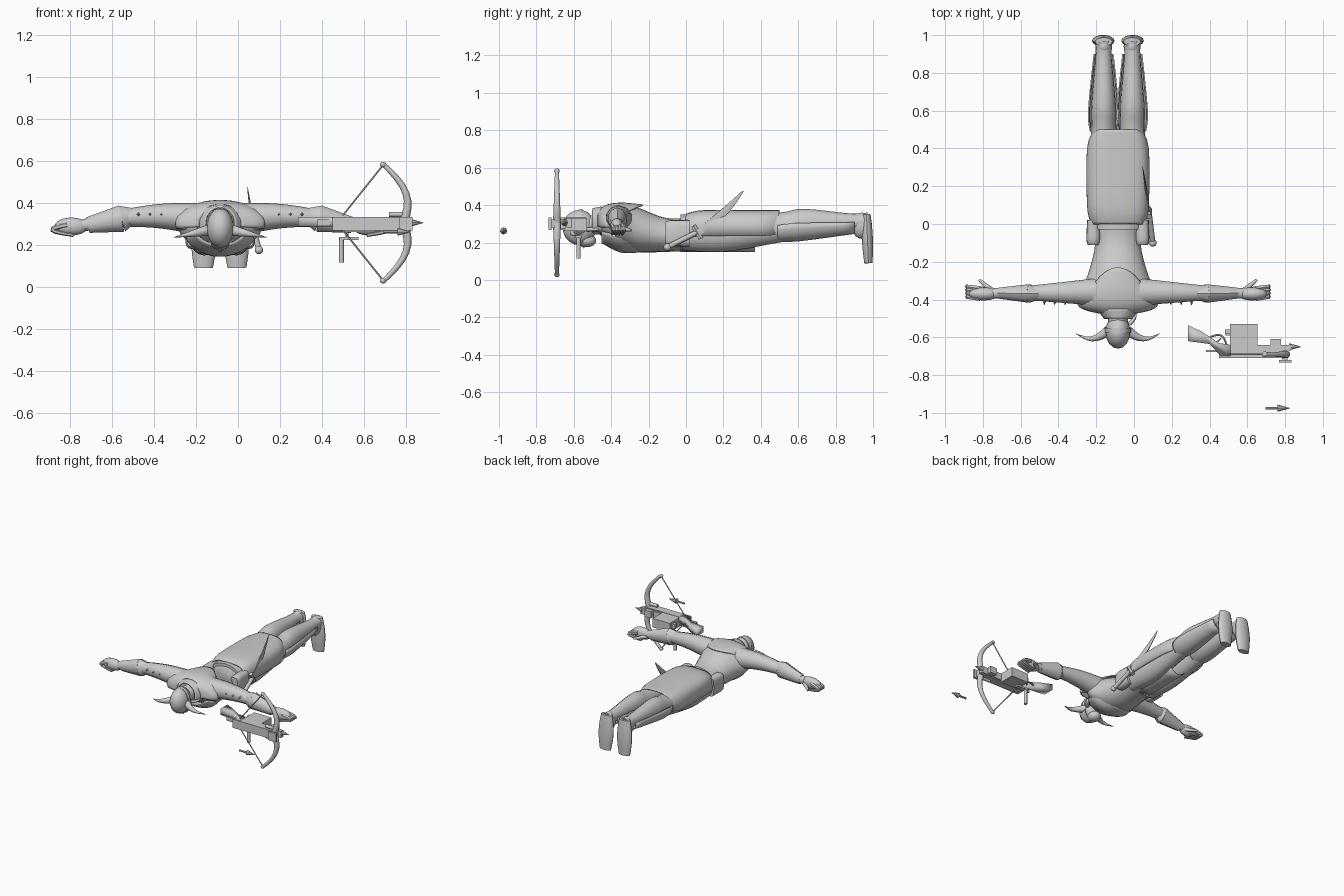
import bpy, bmesh, math
from mathutils import Vector

if "Cube" in bpy.data.objects:
    bpy.data.objects.remove(bpy.data.objects["Cube"])

grey = bpy.data.materials.new("plain_grey")
grey.use_nodes = True
grey.diffuse_color = (0.6, 0.6, 0.6, 1)
grey.node_tree.nodes["Principled BSDF"].inputs["Base Color"].default_value = grey.diffuse_color
MIDDLE = -0.085  # centre line of the figure


def finish(name, bm, thickness=0):
    bmesh.ops.recalc_face_normals(bm, faces=bm.faces)
    mesh = bpy.data.meshes.new(name)
    bm.to_mesh(mesh)
    bm.free()
    mesh.materials.append(grey)
    part = bpy.data.objects.new(name, mesh)
    bpy.context.collection.objects.link(part)
    if thickness:
        solid = part.modifiers.new("thickness", "SOLIDIFY")
        solid.thickness = thickness
        solid.offset = 0
    bpy.ops.object.select_all(action="DESELECT")
    part.select_set(True)
    bpy.context.view_layer.objects.active = part
    bpy.ops.object.shade_smooth_by_angle(angle=math.radians(40))


def skin(bm, rings, closed):
    count = len(rings[0])
    for ring, following in zip(rings, rings[1:]):
        for i in range(count if closed else count - 1):
            j = (i + 1) % count
            bm.faces.new((ring[i], ring[j], following[j], following[i]))
    if closed:
        bm.faces.new(rings[0])
        bm.faces.new(rings[-1])


def smooth_path(keys, steps=4):
    """Catmull-Rom interpolation through section keys."""
    keys = [Vector(key) for key in keys]
    path = []
    for i in range(len(keys) - 1):
        before, a, b, after = (keys[max(0, min(k, len(keys) - 1))] for k in range(i - 1, i + 3))
        for step in range(steps):
            t = step / steps
            tangent_a, tangent_b = (b - before) / 2, (after - a) / 2
            path.append(a + tangent_a * t + (3 * (b - a) - 2 * tangent_a - tangent_b) * t ** 2
                        + (2 * (a - b) + tangent_a + tangent_b) * t ** 3)
    return path + [keys[-1]]


def loft(name, sections, x=MIDDLE, sides=16, arc=None, thickness=0.008, power=1, hem=0):
    """Oval sections (y, z, half width, half height); an arc in degrees makes an open shell."""
    bm, rings = bmesh.new(), []
    first, last = arc or (0, 360)
    for y, z, width, height in smooth_path(sections):
        ring = []
        for i in range(sides):
            angle = math.radians(first + (last - first) * i / (sides - bool(arc)))
            c, s = math.cos(angle), math.sin(angle)
            across = math.copysign(abs(c) ** power, c)
            up = math.copysign(abs(s) ** power, s)
            lift = hem * max(0, y - sections[0][0]) * across ** 2
            ring.append(bm.verts.new((x + width * across, y - lift, z + height * up)))
        rings.append(ring)
    skin(bm, rings, arc is None)
    finish(name, bm, thickness if arc else 0)


def limb(name, start, end, radii, bulge=0, arc=(0, 0, 0), squash=1, sides=10, steps=8):
    """Tapered tube whose middle may swell by the bulge and bow along the arc."""
    bm, rings = bmesh.new(), []
    start, end, arc = Vector(start), Vector(end), Vector(arc)
    span = end - start
    lengthwise = abs(span.y) > max(abs(span.x), abs(span.z))
    reference = Vector((0, 0, 1)) if lengthwise else Vector((0, 1, 0))
    for step in range(steps + 1):
        t = step / steps
        wave = math.sin(math.pi * t)
        centre = start + span * t + arc * wave
        along = (span + arc * math.pi * math.cos(math.pi * t)).normalized()
        across = along.cross(reference).normalized()
        up = across.cross(along) * squash
        radius = radii[0] + (radii[1] - radii[0]) * t + bulge * wave
        angles = [math.tau * i / sides for i in range(sides)]
        rings.append([bm.verts.new(centre + (across * math.cos(a) + up * math.sin(a)) * radius) for a in angles])
    skin(bm, rings, True)
    finish(name, bm)


def box(name, centre, size):
    bm = bmesh.new()
    bmesh.ops.create_cube(bm, size=1)
    bmesh.ops.scale(bm, vec=size, verts=bm.verts)
    bmesh.ops.translate(bm, vec=centre, verts=bm.verts)
    finish(name, bm)


def ball(name, centre, radii):
    bm = bmesh.new()
    bmesh.ops.create_uvsphere(bm, u_segments=16, v_segments=10, radius=1)
    bmesh.ops.scale(bm, vec=radii, verts=bm.verts)
    bmesh.ops.translate(bm, vec=centre, verts=bm.verts)
    finish(name, bm)


# Torso and neck
loft("torso", [(-.46, .3, .09, .06), (-.37, .29, .2, .1), (-.27, .27, .16, .12),
               (-.1, .24, .12, .09), (.08, .25, .14, .09)], sides=20)
limb("neck", start=(MIDDLE, -.54, .29), end=(MIDDLE, -.44, .3), radii=(.05, .06))

# Head
ball("skull", centre=(MIDDLE, -.57, .28), radii=(.066, .09, .094))
ball("jaw", centre=(MIDDLE, -.53, .21), radii=(.045, .05, .035))
limb("head_band", start=(MIDDLE, -.575, .28), end=(MIDDLE, -.55, .28), radii=(.071, .071), squash=1.35, sides=16)
limb("nose", start=(MIDDLE, -.58, .2), end=(MIDDLE, -.54, .18), radii=(.006, .015), sides=6)
limb("braid", start=(MIDDLE + .06, -.53, .27), end=(MIDDLE + .08, -.45, .27), radii=(.012, .005), arc=(.02, 0, 0))

# Shoulder mantle with a rounded hem, chest plate and collar
loft("mantle", [(-.47, .3, .1, .07), (-.42, .3, .18, .1), (-.34, .3, .21, .11), (-.23, .29, .16, .11)],
     sides=22, arc=(-12, 192), hem=.6)
loft("chest_plate", [(-.45, .28, .12, .08), (-.35, .27, .17, .12), (-.25, .27, .11, .12)], arc=(195, 345))
loft("collar", [(-.5, .3, .07, .08), (-.45, .3, .11, .09)], arc=(-30, 210))

# Belt and hanging cloths
loft("belt", [(-.03, .25, .14, .1), (.03, .25, .15, .1)], sides=20)
loft("rear_skirt", [(0, .25, .14, .1), (.1, .26, .16, .11), (.4, .26, .16, .11), (.5, .27, .12, .1)],
     arc=(-5, 185), power=.6)
loft("front_cloth", [(0, .23, .1, .08), (.37, .22, .07, .07)], arc=(215, 325), thickness=.004)

for side, sign in (("left", 1), ("right", -1)):
    def at(out, y, z):
        return Vector((MIDDLE + sign * out, y, z))

    # Leg, boot and shin guard
    leg = at(.076, 0, 0).x
    loft(side + "_leg", [(-.02, .24, .07, .08), (.2, .25, .076, .1), (.5, .28, .066, .08),
                         (.63, .3, .065, .08), (.88, .31, .043, .045), (.97, .31, .045, .05)], x=leg)
    limb(side + "_boot", start=at(.075, .965, .35), end=at(.08, .975, .09), radii=(.045, .045),
         bulge=.015, squash=.5, sides=14)
    ball(side + "_instep", centre=at(.075, .94, .29), radii=(.045, .055, .07))
    loft(side + "_shin_guard", [(.49, .28, .07, .07), (.6, .29, .08, .08), (.9, .3, .05, .05)],
         x=leg, sides=11, arc=(170, 370))

    # Hip pouch
    loft(side + "_pouch", [(-.11, .25, .03, .06), (-.08, .25, .037, .07), (.02, .25, .033, .07)],
         x=at(.13, 0, 0).x, power=.6)

    # Arm and flared bracer
    limb(side + "_upper_arm", start=at(.12, -.36, .325), end=at(.45, -.365, .328), radii=(.075, .042),
         arc=(0, 0, .01))
    limb(side + "_forearm", start=at(.42, -.365, .33), end=at(.66, -.367, .292), radii=(.043, .028))
    limb(side + "_bracer", start=at(.47, -.368, .325), end=at(.63, -.366, .294), radii=(.064, .038), squash=.8)
    limb(side + "_elbow_guard", start=at(.38, -.37, .35), end=at(.47, -.368, .325), radii=(.02, .064), squash=.8)

    # Hand
    ball(side + "_palm", centre=at(.71, -.37, .287), radii=(.08, .035, .043))
    for number in range(4):
        y = -.395 + .018 * number
        limb(f"{side}_finger_{number}", start=at(.73, y, .295), end=at(.7, y, .245), radii=(.014, .008),
             arc=(sign * .085, .01, 0), sides=6)
    limb(side + "_thumb", start=at(.66, -.36, .28), end=at(.735, -.295, .265), radii=(.018, .007))

    # Arm spikes and horn
    for number in range(3):
        root = at(.28 + .055 * number, -.39, .345)
        limb(f"{side}_arm_spike_{number}", start=root, end=root - Vector((0, .04, 0)), radii=(.016, .001), sides=4)
    limb(side + "_horn", start=at(.05, -.565, .27), end=at(.222, -.58, .235), radii=(.028, .001),
         arc=(0, -.035, 0))

# Sword worn across the left hip
limb("sword_blade", start=(.08, .06, .25), end=(.045, .305, .475), radii=(.005, .001), bulge=.003,
     arc=(0, .01, -.01), squash=4, sides=6)
limb("sword_guard", start=(.08, .04, .29), end=(.08, .08, .22), radii=(.015, .015), sides=6)
limb("sword_grip", start=(.1, -.1, .175), end=(.08, .06, .255), radii=(.014, .014))
ball("sword_pommel", centre=(.1, -.1, .175), radii=(.02, .02, .02))

# Crossbow stock, cut from a flat outline
outline = [(.285, -.535), (.285, -.62), (.4, -.635), (.46, -.7), (.51, -.7), (.51, -.64), (.45, -.63), (.36, -.57)]
bm = bmesh.new()
bm.faces.new([bm.verts.new((x, y, .31)) for x, y in outline])
finish("crossbow_stock", bm, thickness=.045)

# Crossbow body and fittings
limb("trigger_guard", start=(.4, -.6, .31), end=(.49, -.64, .31), radii=(.006, .006), arc=(.015, .03, 0), sides=6)
limb("trigger", start=(.43, -.635, .31), end=(.46, -.605, .31), radii=(.006, .004), sides=6)
box("crossbow_body", centre=(.625, -.68, .3), size=(.35, .06, .065))
box("magazine", centre=(.58, -.59, .296), size=(.145, .12, .068))
box("magazine_catch", centre=(.5, -.57, .3), size=(.035, .025, .035))
box("rail", centre=(.74, -.656, .3), size=(.18, .03, .05))
box("rear_lever", centre=(.42, -.673, .305), size=(.08, .01, .03))
box("sight_block", centre=(.75, -.625, .305), size=(.055, .03, .05))
box("stirrup", centre=(.8, -.727, .3), size=(.065, .015, .065))
box("stirrup_link", centre=(.8, -.706, .3), size=(.025, .03, .045))
box("grip_bracket", centre=(.53, -.575, .23), size=(.09, .03, .013))
limb("bracket_post", start=(.52, -.58, .225), end=(.52, -.6, .28), radii=(.007, .007), sides=6)
limb("front_grip", start=(.493, -.575, .115), end=(.493, -.575, .235), radii=(.012, .012))

# Bow limbs, strings and clamps, mirrored above and below the rail
for part, sign in (("upper", 1), ("lower", -1)):
    def bow(x, height):
        return Vector((x, -.69, .305 + sign * height))

    limb(part + "_bow_limb", start=bow(.79, 0), end=bow(.692, .28), radii=(.022, .011), arc=(.06, 0, 0))
    ball(part + "_bow_tip", centre=bow(.692, .277), radii=(.015, .015, .013))
    limb(part + "_string", start=bow(.692, .275), end=bow(.5, .035), radii=(.004, .004), sides=6)
    limb(part + "_clamp", start=bow(.72, .04), end=bow(.785, .04), radii=(.012, .012))

# Loaded and loose bolts
for name, tip, length in (("loaded", Vector((.885, -.65, .305)), .3), ("loose", Vector((.825, -.975, .262)), .13)):
    neck = tip - Vector((.065, 0, 0))
    limb(name + "_bolt_shaft", start=tip - Vector((length, 0, 0)), end=neck, radii=(.008, .008), sides=6)
    limb(name + "_bolt_head", start=neck, end=tip, radii=(.019, .001), sides=8)
